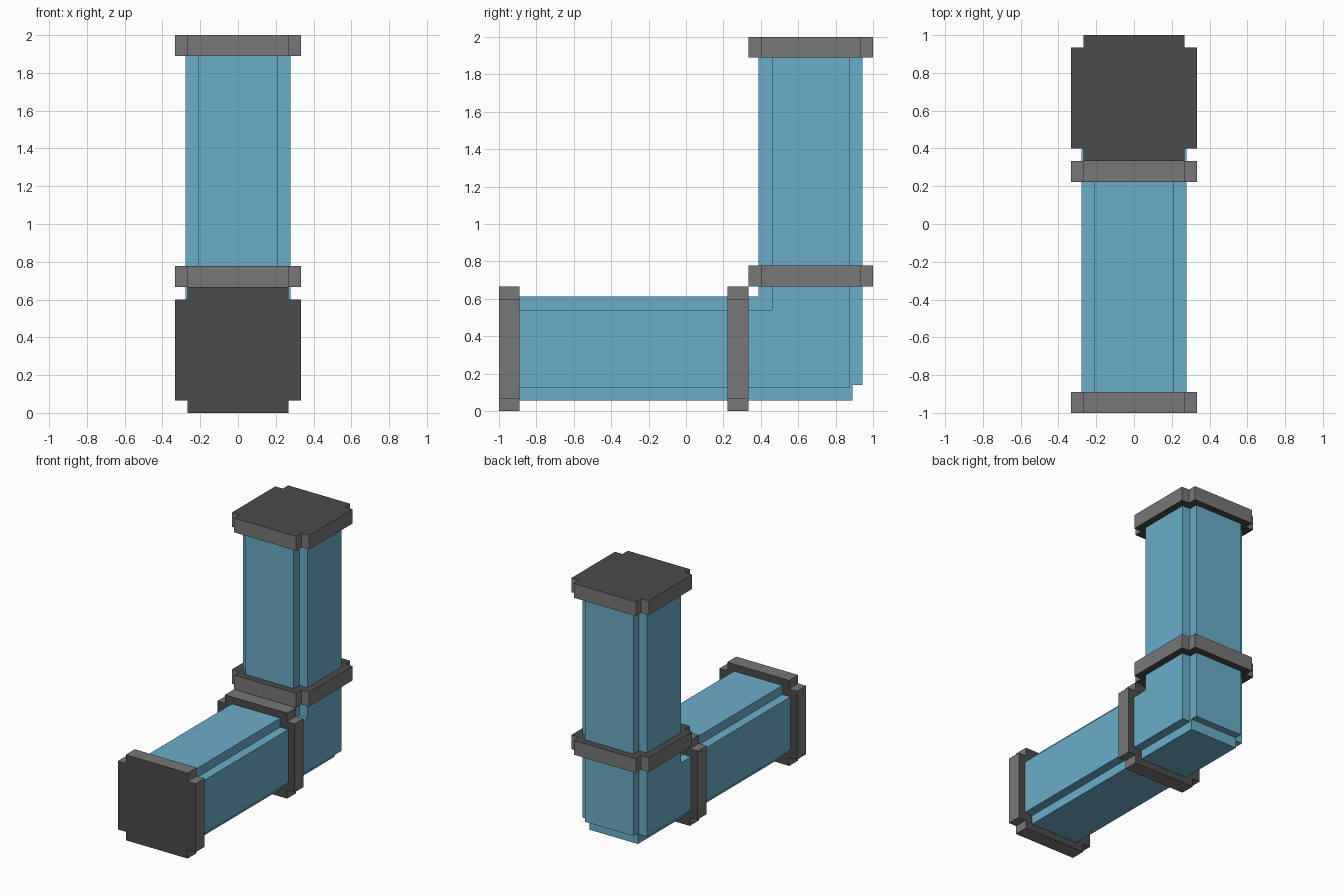
import bpy, bmesh
from mathutils import Vector

if "Cube" in bpy.data.objects:
    bpy.data.objects.remove(bpy.data.objects["Cube"])


def material(name, r, g, b):
    m = bpy.data.materials.new(name)
    m.diffuse_color = (r, g, b, 1)
    m.use_nodes = True
    m.node_tree.nodes["Principled BSDF"].inputs["Base Color"].default_value = m.diffuse_color
    return m


BLUE = material("pipe blue", 0.144, 0.423, 0.591)
GREY = material("flange grey", 0.184, 0.184, 0.184)
DARK = material("flange face dark grey", 0.069, 0.069, 0.069)


def prism(name, points, depth, mats):
    """Extrude a closed loop of 3D points along a vector."""
    bm = bmesh.new()
    face = bm.faces.new([bm.verts.new(p) for p in points])
    ext = bmesh.ops.extrude_face_region(bm, geom=[face], use_keep_orig=True)
    verts = [e for e in ext["geom"] if isinstance(e, bmesh.types.BMVert)]
    bmesh.ops.translate(bm, verts=verts, vec=depth)
    bmesh.ops.recalc_face_normals(bm, faces=bm.faces[:])
    # faces across the pipe axis take the second colour
    if len(mats) > 1:
        axis = Vector(depth).normalized()
        for f in bm.faces:
            f.material_index = int(abs(f.normal.dot(axis)) > 0.9)
    mesh = bpy.data.meshes.new(name)
    bm.to_mesh(mesh)
    bm.free()
    for m in mats:
        mesh.materials.append(m)
    obj = bpy.data.objects.new(name, mesh)
    bpy.context.collection.objects.link(obj)
    return obj


C = 1 / 3          # height of the horizontal run's axis
B = 2 / 3          # y of the vertical run's axis
R, S = 0.278, 0.208    # pipe half width, and half width inside the corner notch
F, G = 0.333, 0.267    # same for the flanges
T = 0.111          # flange thickness


def bent(half, corner):
    """Side outline (y, z) of the bent pipe with the given half width."""
    return [(-0.95, C - half)] + corner + [
        (B + half, 1.95), (B - half, 1.95), (B - half, C + half), (-0.95, C + half)]


# bent pipe: wide core joined with a narrower, taller core with a stepped heel
wide = bent(S, [(B + S, C - S)])
tall = bent(R, [(0.889, C - R), (0.889, 0.139), (B + R, 0.139)])
pipe = prism("bent_pipe", [(-R, y, z) for y, z in wide], (2 * R, 0, 0), [BLUE])
core = prism("tall_core", [(-S, y, z) for y, z in tall], (2 * S, 0, 0), [BLUE])
mod = pipe.modifiers.new("join", "BOOLEAN")
mod.operation = "UNION"
mod.solver = "EXACT"
mod.object = core
graph = bpy.context.evaluated_depsgraph_get()
joined = bpy.data.meshes.new_from_object(pipe.evaluated_get(graph))
pipe.modifiers.clear()
pipe.data = joined
bpy.data.objects.remove(core)

# square flange outline with notched corners
outline = [(G, -F), (G, -G), (F, -G), (F, G), (G, G), (G, F),
           (-G, F), (-G, G), (-F, G), (-F, -G), (-G, -G), (-G, -F)]

for name, y in (("front_flange", -1.0), ("front_elbow_flange", C - T)):
    prism(name, [(a, y, C + b) for a, b in outline], (0, T, 0), [GREY, DARK])
for name, z in (("top_flange", 2.0 - T), ("upper_elbow_flange", B)):
    prism(name, [(a, B + b, z) for a, b in outline], (0, 0, T), [GREY, DARK])
